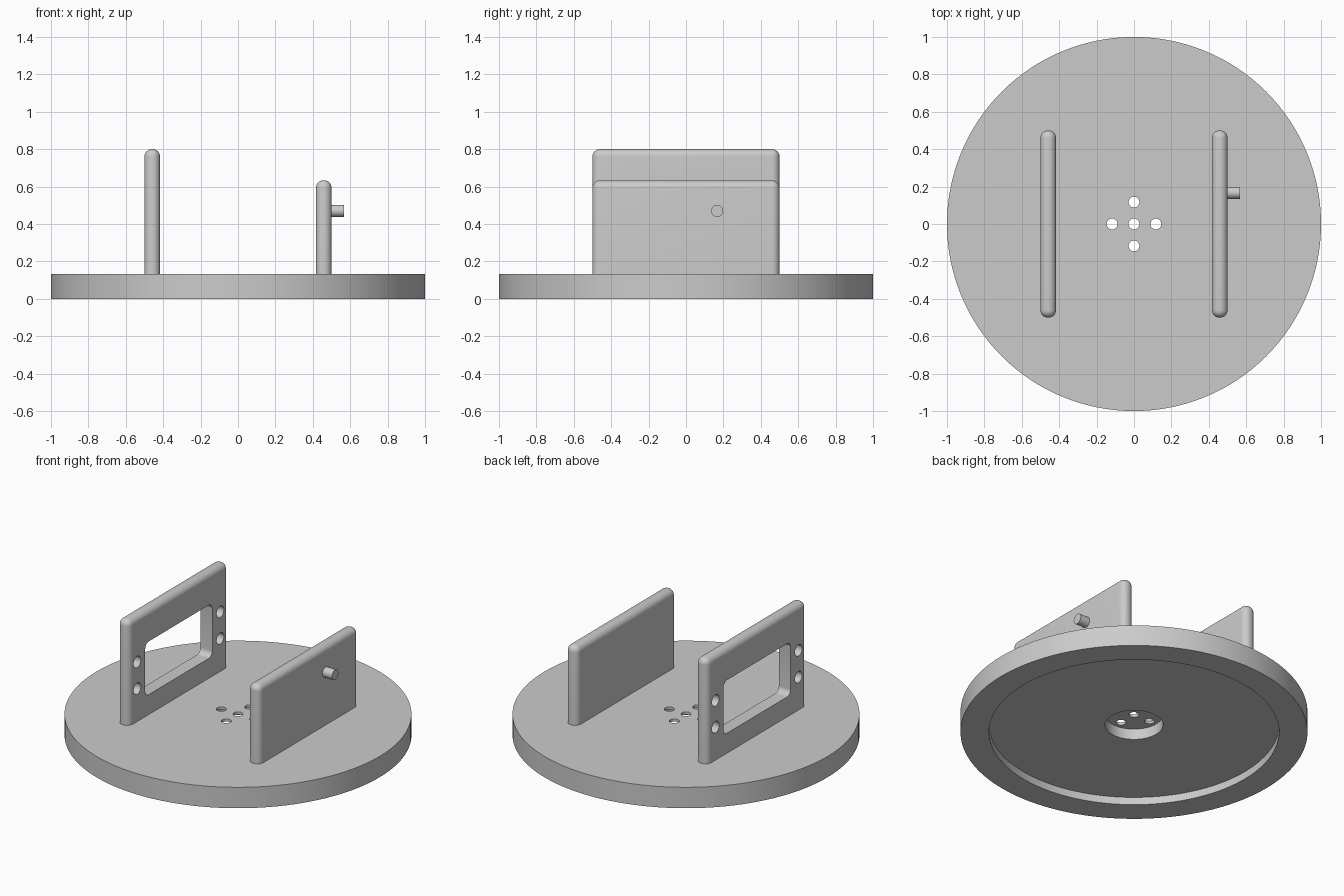
import bpy, bmesh, math
from mathutils import Matrix, Vector

if "Cube" in bpy.data.objects:
    bpy.data.objects.remove(bpy.data.objects["Cube"])

grey = bpy.data.materials.new("light_grey")
grey.diffuse_color = (0.6, 0.6, 0.6, 1)
grey.use_nodes = True
grey.node_tree.nodes["Principled BSDF"].inputs["Base Color"].default_value = grey.diffuse_color


def finish(bm, name):
    bmesh.ops.recalc_face_normals(bm, faces=bm.faces)
    mesh = bpy.data.meshes.new(name)
    bm.to_mesh(mesh)
    bm.free()
    mesh.materials.append(grey)
    obj = bpy.data.objects.new(name, mesh)
    bpy.context.collection.objects.link(obj)
    return obj


def cylinder(name, radius, start, end, sides=32):
    """Closed cylinder running between two points."""
    a, b = Vector(start), Vector(end)
    turn = (b - a).to_track_quat('Z', 'Y').to_matrix().to_4x4()
    bm = bmesh.new()
    bmesh.ops.create_cone(bm, cap_ends=True, segments=sides, radius1=radius,
                          radius2=radius, depth=(b - a).length,
                          matrix=Matrix.Translation((a + b) / 2) @ turn)
    return finish(bm, name)


def box(name, lo, hi, radius, pick_edge):
    """Box with rounding on the edges chosen by pick_edge."""
    lo, hi = Vector(lo), Vector(hi)
    bm = bmesh.new()
    bmesh.ops.create_cube(bm, size=1, matrix=Matrix.Translation((lo + hi) / 2)
                          @ Matrix.Diagonal((*(hi - lo), 1)))
    bmesh.ops.bevel(bm, geom=[e for e in bm.edges if pick_edge(e)], offset=radius,
                    segments=8, profile=0.5, affect='EDGES')
    return finish(bm, name)


def cut(target, cutters):
    bpy.context.view_layer.objects.active = target
    for c in cutters:
        mod = target.modifiers.new("cut", 'BOOLEAN')
        mod.operation = 'DIFFERENCE'
        mod.solver = 'EXACT'
        mod.object = c
        bpy.ops.object.modifier_apply(modifier=mod.name)
        bpy.data.objects.remove(c)


def smooth(obj):
    bpy.ops.object.select_all(action='DESELECT')
    obj.select_set(True)
    bpy.context.view_layer.objects.active = obj
    bpy.ops.object.shade_smooth_by_angle(angle=math.radians(35))


TOP = 0.133

# Round base: stepped recess underneath and five small through holes
base = cylinder("round_base", 1.0, (0, 0, 0), (0, 0, TOP), 128)
hole_spots = [(0, 0), (0.117, 0), (-0.117, 0), (0, 0.117), (0, -0.117)]
cut(base, [cylinder("recess", 0.836, (0, 0, -0.1), (0, 0, 0.048), 128),
           cylinder("hub_pocket", 0.167, (0, 0, -0.1), (0, 0, 0.116), 64)]
    + [cylinder("hole", 0.029, (x, y, -0.1), (x, y, 0.3)) for x, y in hole_spots])


# Upright plates, rounded everywhere except where they meet the base
def plate(name, x0, x1, height):
    return box(name, (x0, -0.5, TOP - 0.003), (x1, 0.5, height), 0.039,
               lambda e: max(v.co.z for v in e.verts) > TOP)


window_plate = plate("window_plate", -0.5, -0.417, 0.8)
solid_plate = plate("solid_plate", 0.417, 0.5, 0.633)

# Window with rounded corners, flanked by two pairs of screw holes
window = box("window", (-0.6, -0.337, 0.26), (-0.3, 0.337, 0.598), 0.036,
             lambda e: abs(e.verts[0].co.x - e.verts[1].co.x) > 0.1)
cut(window_plate, [window]
    + [cylinder("screw_hole", 0.036, (-0.6, y, z), (-0.3, y, z))
       for y in (-0.417, 0.417) for z in (0.342, 0.512)])

# Short peg on the outer face of the solid plate
peg = cylinder("peg", 0.032, (0.49, 0.167, 0.47), (0.567, 0.167, 0.47))

for part in (base, window_plate, solid_plate, peg):
    smooth(part)
